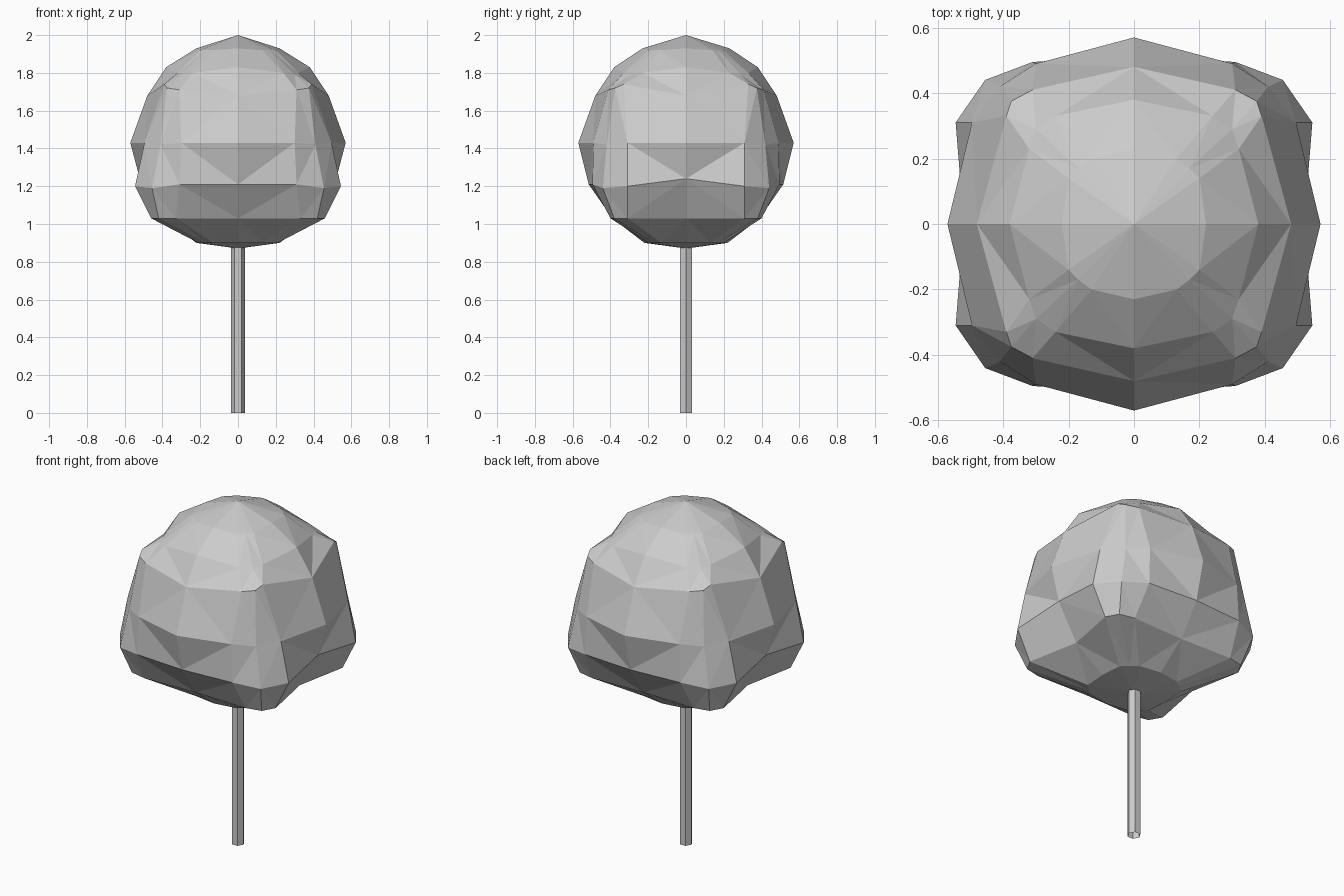
import bpy, bmesh

if "Cube" in bpy.data.objects:
    bpy.data.objects.remove(bpy.data.objects["Cube"])

# Trunk: thin open six-sided tube
bpy.ops.mesh.primitive_cylinder_add(vertices=6, radius=0.036, depth=0.95,
                                    end_fill_type='NOTHING', location=(0, 0, 0.475),
                                    rotation=(0, 0, 0.5235988))
trunk = bpy.context.object
trunk.name = "trunk"

# Crown: one quarter, rings from top to bottom, each running front -> corner -> right side
rings = [
    [(0, -.23, 1.93), (.13, -.20, 1.92), (.17, -.17, 1.92), (.20, -.14, 1.92), (.22, 0, 1.93)],
    [(0, -.38, 1.83), (.24, -.33, 1.80), (.30, -.29, 1.79), (.32, -.23, 1.80), (.38, 0, 1.83)],
    [(0, -.48, 1.68), (.31, -.41, 1.71), (.375, -.375, 1.72), (.39, -.33, 1.74), (.48, 0, 1.68)],
    [(0, -.57, 1.43), (.30, -.49, 1.43), (.41, -.42, 1.42), (.495, -.31, 1.43), (.57, 0, 1.43)],
    [(0, -.515, 1.21), (.31, -.495, 1.21), (.455, -.44, 1.19), (.545, -.31, 1.20), (.52, 0, 1.24)],
    [(0, -.39, 1.03), (.33, -.40, 1.03), (.42, -.38, 1.03), (.46, -.31, 1.03), (.40, 0, 1.03)],
    [(0, -.22, .90), (.13, -.20, .90), (.17, -.17, .90), (.21, -.13, .90), (.22, 0, .90)],
]
bm = bmesh.new()
grid = [[bm.verts.new(p) for p in ring] for ring in rings]
top = bm.verts.new((0, 0, 2))
bottom = bm.verts.new((0, 0, .87))
for c in range(4):
    bm.faces.new((grid[0][c], grid[0][c + 1], top))
    bm.faces.new((grid[-1][c + 1], grid[-1][c], bottom))
    for up, low in zip(grid, grid[1:]):
        bm.faces.new((low[c], low[c + 1], up[c + 1], up[c]))
bmesh.ops.triangulate(bm, faces=bm.faces[:], quad_method='SHORT_EDGE')
mesh = bpy.data.meshes.new("crown")
bm.to_mesh(mesh)
bm.free()
crown = bpy.data.objects.new("crown", mesh)
bpy.context.collection.objects.link(crown)

# Mirror the quarter to all four sides
mirror = crown.modifiers.new("mirror", 'MIRROR')
mirror.use_axis = (True, True, False)
mirror.merge_threshold = 0.001
